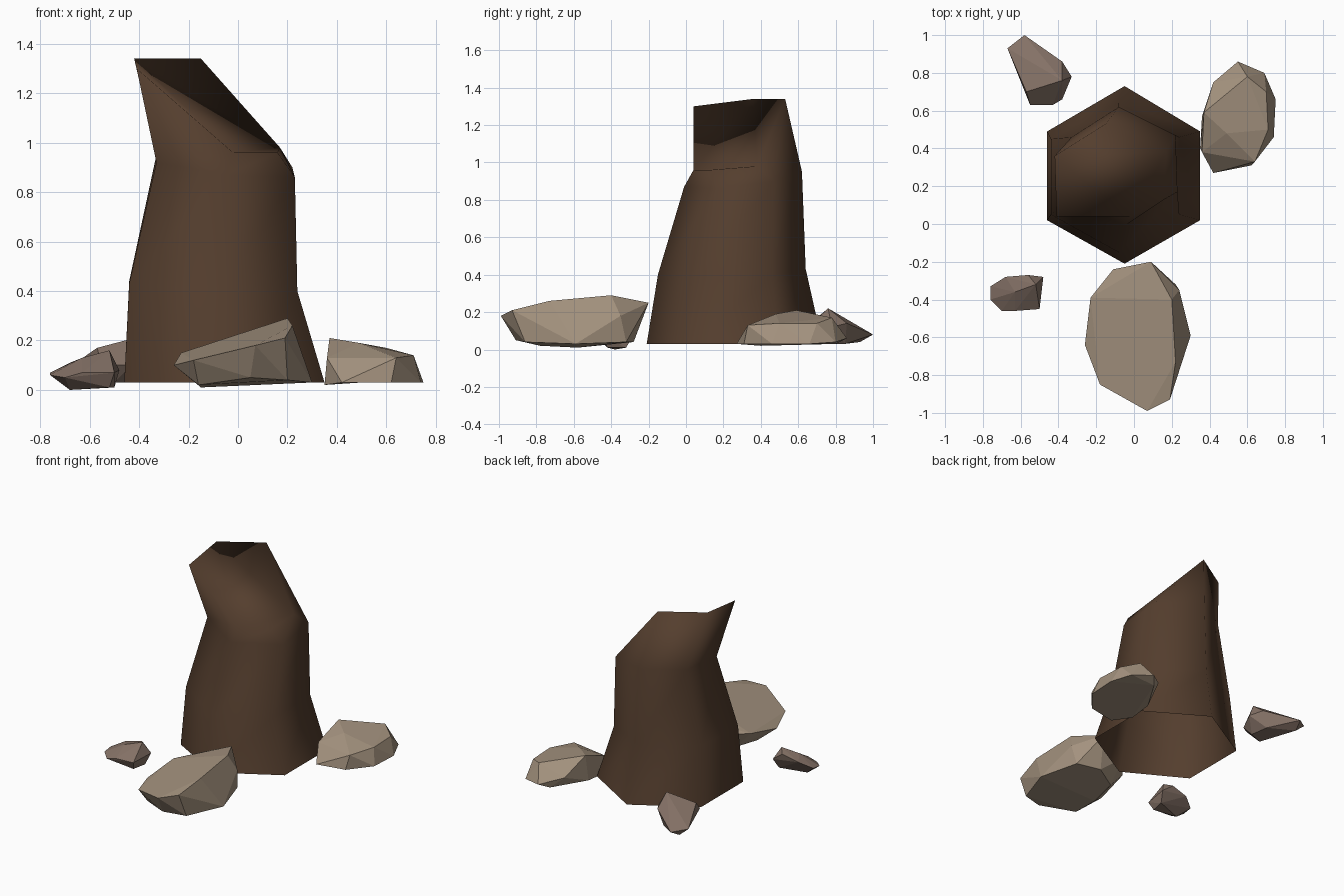
import bpy
import bmesh
from mathutils import Vector

default_cube = bpy.data.objects.get("Cube")
if default_cube:
    bpy.data.objects.remove(default_cube, do_unlink=True)


def make_material(name, color):
    material = bpy.data.materials.new(name)
    material.use_nodes = True
    material.diffuse_color = (*color, 1)
    shader = material.node_tree.nodes["Principled BSDF"]
    shader.inputs["Base Color"].default_value = (*color, 1)
    shader.inputs["Roughness"].default_value = 0.9
    return material


def finish_object(bm, name, material, smooth):
    """Turn a bmesh into a linked object with one material."""
    mesh = bpy.data.meshes.new(name)
    for face in bm.faces:
        face.smooth = smooth
    bm.to_mesh(mesh)
    bm.free()
    mesh.materials.append(material)
    obj = bpy.data.objects.new(name, mesh)
    bpy.context.collection.objects.link(obj)
    return obj


def to_units(point):
    """Coordinates are written in hundredths of a unit."""
    return Vector(point) / 100


def make_rock(name, material, points):
    """A faceted boulder: the convex hull of a few corner points."""
    bm = bmesh.new()
    for point in points:
        bm.verts.new(to_units(point))
    hull = bmesh.ops.convex_hull(bm, input=list(bm.verts))
    inside = [item for item in hull["geom_interior"]
              if isinstance(item, bmesh.types.BMVert)]
    bmesh.ops.delete(bm, geom=inside, context="VERTS")
    bmesh.ops.dissolve_limit(bm, angle_limit=0.08,
                             verts=list(bm.verts), edges=list(bm.edges))
    bmesh.ops.recalc_face_normals(bm, faces=list(bm.faces))
    return finish_object(bm, name, material, smooth=False)


def make_stump(name, material, rings):
    """Six-sided trunk bridged between rings, open below, capped on top."""
    bm = bmesh.new()
    loops = [[bm.verts.new(to_units(point)) for point in ring] for ring in rings]
    for lower, upper in zip(loops, loops[1:]):
        for i in range(len(lower)):
            j = (i + 1) % len(lower)
            bm.faces.new((lower[i], lower[j], upper[j], upper[i]))
    bm.faces.new(loops[-1])
    bmesh.ops.recalc_face_normals(bm, faces=list(bm.faces))
    return finish_object(bm, name, material, smooth=True)


bark = make_material("dark brown bark", (0.089, 0.048, 0.027))
pale_stone = make_material("pale tan stone", (0.37, 0.288, 0.21))
dark_stone = make_material("dull brown stone", (0.23, 0.165, 0.132))

# Broken trunk: each ring runs from the back corner round by the right side
make_stump("tree_stump", bark, [
    # flared foot
    [(-5, 73, 3), (-46, 49, 3), (-46, 2, 3),
     (-5, -21, 3), (35, 2, 3), (35, 49, 3)],
    # lower trunk
    [(-8, 64, 43), (-44, 45, 44), (-44, 5, 43),
     (-8, -15, 40), (24, 5, 40), (24, 46, 40)],
    # shoulder
    [(-8, 62, 95), (-33, 46, 95), (-33, 13, 92),
     (-5, -1, 87), (23, 17, 86), (22, 47, 90)],
    # slanted broken rim
    [(-15, 53, 134), (-42, 36, 134), (-41, 4, 130),
     (-2, 4, 96), (16, 13, 96), (17, 38, 98)],
])

# Large boulder in front of the trunk
make_rock("front_boulder", pale_stone, [
    (9, -20, 25), (-11, -24, 17), (-23, -39, 15), (-26, -64, 10),
    (-18, -85, 12), (7, -99, 18), (19, -93, 21), (22, -73, 26),
    (20, -40, 29), (24, -35, 18), (30, -59, 3), (22, -32, 4),
    (20, -86, 4), (5, -91, 5), (-16, -78, 2), (-15, -58, 1),
    (-12, -38, 3), (5, -28, 4),
])

# Boulder beside the trunk on the left
make_rock("left_boulder", pale_stone, [
    (37, 59, 21), (60, 78, 17), (70, 70, 14), (71, 50, 14),
    (64, 33, 13), (36, 38, 13), (49, 48, 19), (55, 86, 6),
    (69, 80, 4), (75, 66, 3), (74, 46, 3), (62, 31, 3),
    (42, 27, 3), (35, 40, 2), (36, 57, 3), (42, 75, 10), (50, 80, 3),
])

# Small stone behind the trunk
make_rock("back_stone", dark_stone, [
    (-58, 100, 8), (-67, 93, 10), (-38, 86, 14), (-38, 76, 22),
    (-57, 70, 17), (-33, 78, 12), (-55, 63, 10), (-43, 63, 10),
    (-38, 66, 10), (-60, 93, 4), (-50, 68, 3), (-40, 72, 3), (-42, 85, 3),
])

# Small stone at the front on the right
make_rock("right_stone", dark_stone, [
    (-76, -33, 7), (-76, -40, 6), (-68, -28, 11), (-56, -27, 14),
    (-52, -32, 16), (-48, -28, 8), (-63, -36, 13), (-50, -45, 7),
    (-63, -46, 7), (-70, -46, 5), (-68, -38, 0), (-50, -32, 1),
    (-52, -42, 1),
])
